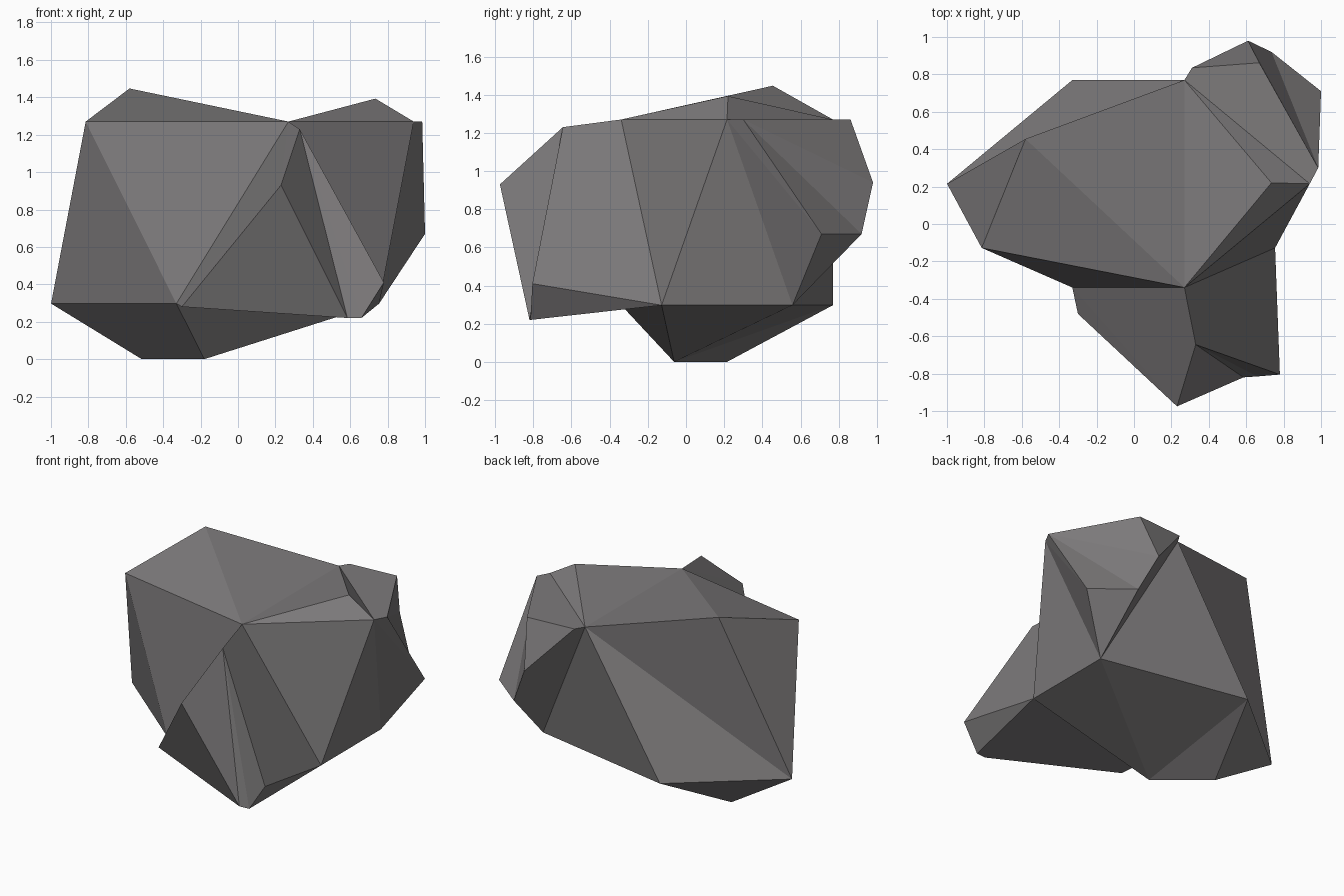
import bpy, bmesh
from math import cos, sin, radians
from mathutils import Vector as V

if "Cube" in bpy.data.objects:
    bpy.data.objects.remove(bpy.data.objects["Cube"])

stone = bpy.data.materials.new("grey_stone")
stone.diffuse_color = (0.205, 0.196, 0.199, 1)
stone.use_nodes = True
stone.node_tree.nodes["Principled BSDF"].inputs["Base Color"].default_value = stone.diffuse_color


def rock(name, points, shared=(), flips=()):
    """Faceted rock: convex hull, some ridges flipped into valleys,
    and faces shared with a neighbouring rock left open."""
    bm = bmesh.new()
    for p in points:
        bm.verts.new(p)
    res = bmesh.ops.convex_hull(bm, input=bm.verts[:])
    loose = {g for g in res["geom_interior"] + res["geom_unused"]
             if isinstance(g, bmesh.types.BMVert)}
    bmesh.ops.delete(bm, geom=list(loose), context='VERTS')

    def made_of(item, corners):
        return all(any((v.co - q).length < 1e-4 for q in corners) for v in item.verts)

    for ridge in flips:
        for e in [e for e in bm.edges if made_of(e, ridge)]:
            bmesh.utils.edge_rotate(e, True)
    bmesh.ops.recalc_face_normals(bm, faces=bm.faces[:])
    hidden = [f for f in bm.faces if any(made_of(f, tri) for tri in shared)]
    bmesh.ops.delete(bm, geom=hidden, context='FACES')
    me = bpy.data.meshes.new(name)
    bm.to_mesh(me)
    bm.free()
    me.materials.append(stone)
    bpy.context.collection.objects.link(bpy.data.objects.new(name, me))


# Main boulder: a stretched icosahedron with its two tips broken off
def ring(start, z):
    r = 0.8944
    return [V((-0.03 + 1.084 * r * cos(radians(start + 72 * i)),
               0.215 + 0.652 * r * sin(radians(start + 72 * i)), z)) for i in range(5)]


E, F, _, A, C = ring(0, 1.27)
L4, L5, L1, L2, L3 = ring(36, 0.297)
base_tip = V((-0.03, 0.215, -0.297))
P1, P2 = L1.lerp(base_tip, 0.5), L2.lerp(base_tip, 0.5)
B = V((-0.58, 0.455, 1.447))
D = V((0.735, 0.22, 1.393))
seams = [(C, E, F), (E, F, L4), (C, L2, L3)]
rock("main_boulder", [A, B, C, E, F, L1, L2, L3, L4, L5, P1, P2], seams,
     flips=[(B, E), (B, L5), (L4, P1)])

# Small ridge on the right of the top
rock("top_ridge", [C, D, E, F], seams)

# Back right outcrop
back = [V(p) for p in [(0.985, 0.30, 1.27), (1.0, 0.71, 0.67), (0.67, 0.862, 1.27),
                       (0.61, 0.98, 0.94), (0.735, 0.92, 0.67), (0.31, 0.835, 1.27)]]
rock("back_outcrop", back + [E, F, L4], seams,
     flips=[(back[1], back[2]), (back[1], back[3])])

# Front outcrop, sloping down from the top edge
front = [V(p) for p in [(0.33, -0.645, 1.23), (0.23, -0.975, 0.93), (-0.30, -0.48, 0.28),
                        (0.585, -0.82, 0.22), (0.66, -0.815, 0.22), (0.78, -0.805, 0.41)]]
rock("front_outcrop", front + [C, L2, L3], seams,
     flips=[(front[1], front[5]), (front[1], front[4])])
